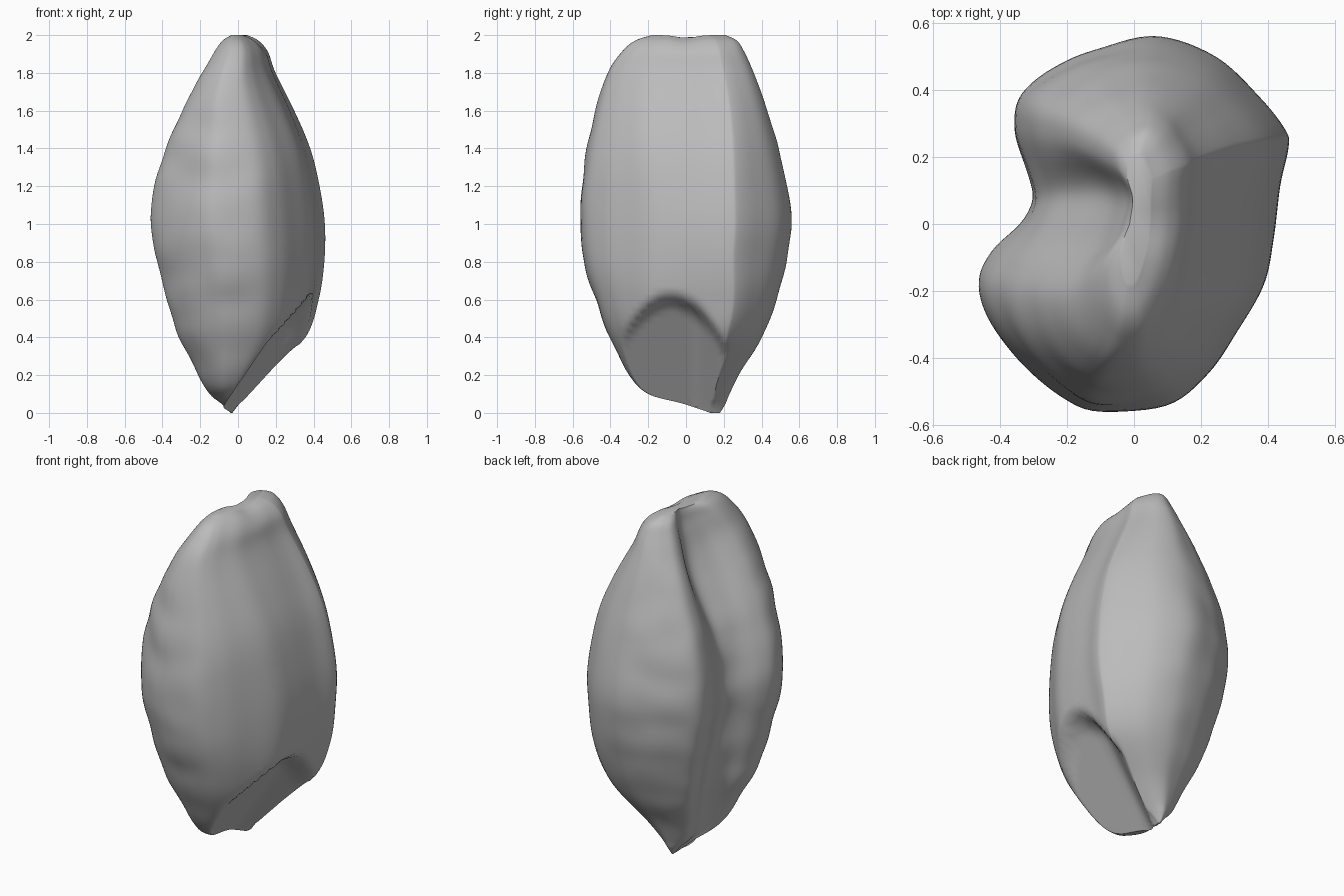
import bpy
import bmesh
import math
from mathutils import Vector, noise

cube = bpy.data.objects.get("Cube")
if cube:
    bpy.data.objects.remove(cube, do_unlink=True)


def spline(points, steps, closed):
    """Smooth curve through points of any dimension."""
    count = len(points)
    result = []
    for i in range(count if closed else count - 1):
        if closed:
            a, b, c, d = (points[(i + k) % count] for k in (-1, 0, 1, 2))
        else:
            a, b, c, d = (points[min(max(i + k, 0), count - 1)] for k in (-1, 0, 1, 2))
        for s in range(steps):
            t = s / steps
            result.append([
                q + 0.5 * t * (r - p + t * (2 * p - 5 * q + 4 * r - w + t * (3 * (q - r) + w - p)))
                for p, q, r, w in zip(a, b, c, d)])
    if not closed:
        result.append(list(points[-1]))
    return result


def smooth(low, high, value):
    t = min(max((value - low) / (high - low), 0), 1)
    return t * t * (3 - 2 * t)


# Cross-section at the widest height: flat left side, two lobes on the right
section = [
    (.08, .56), (.25, .5), (.38, .38), (.455, .285), (.465, .235), (.44, .12),
    (.42, -.04), (.39, -.18), (.31, -.32), (.22, -.45), (.1, -.54), (-.1, -.56),
    (-.22, -.51), (-.35, -.4), (-.44, -.28), (-.47, -.17), (-.43, -.08),
    (-.33, .02), (-.32, .14), (-.36, .28), (-.34, .39), (-.22, .48), (-.1, .53)]

# Height, then the extents: min x, max x, min y, max y
levels = [
    (0, -.04, -.03, .13, .18), (.05, -.09, .01, -.02, .21),
    (.1, -.15, .07, -.2, .23), (.2, -.21, .17, -.3, .28),
    (.4, -.31, .36, -.4, .4), (.6, -.38, .43, -.48, .48),
    (.8, -.43, .46, -.54, .53), (1, -.467, .463, -.56, .557),
    (1.2, -.44, .435, -.55, .535), (1.4, -.38, .385, -.52, .49),
    (1.6, -.28, .3, -.475, .43), (1.8, -.17, .2, -.415, .36),
    (1.91, -.11, .16, -.34, .31), (1.97, -.07, .11, -.27, .27),
    (2, -.03, .05, -.18, .21)]


def shell_point(u, v, level):
    z, left, right, front, back = level
    half = (right - left) / 2
    # Crease between the lobes, opening wider near the top
    if u < 0:
        top = smooth(1.2, 1.85, z)
        u += (0.03 + 0.3 * top) * math.exp(-((v - 0.15) / (0.1 + 0.13 * top)) ** 2)
    # Fuller, squarer lobes towards both ends
    fullness = max(0.3 * smooth(1, 1.8, z), 0.18 * smooth(0.9, 0.5, z))
    v = math.copysign(abs(v) ** (1 - fullness), v)
    y = (front + back) / 2 + (back - front) / 2 * v
    # The front lobe leans to the right at the crown
    x = (left + right) / 2 + half * u + 0.1 * min(y, 0) * smooth(1.2, 1.8, z)
    # Scooped hollow under an arched lip at the lower left side
    arch = 0.6 - 3.2 * (y + 0.08) ** 2
    limit = 0.68 * (z - 0.15) + 0.15 * smooth(0.02, 0.24, y)
    x += (min(x, limit) - x) * smooth(arch + 0.04, arch - 0.04, z)
    # Gentle wrinkles, calmer on the flat side
    amount = 0.012 * smooth(0, 0.4, z) * smooth(2, 1.7, z) * smooth(0.6, -0.3, u)
    ripple = noise.noise(Vector((x * 4, y * 4, z * 6))) * amount
    # Shallow saddle across the crown
    dip = 0.015 * smooth(1.85, 2, z) * math.exp(-(y / 0.07) ** 2)
    return (x + ripple * u, y + ripple * v, z - dip)


outline = [(x / 0.47, y / 0.56) for x, y in spline(section, 6, True)]
bm = bmesh.new()
rings = [[bm.verts.new(shell_point(u, v, level)) for u, v in outline]
         for level in spline(levels, 6, False)]
for low, high in zip(rings, rings[1:]):
    for i in range(len(low)):
        j = (i + 1) % len(low)
        bm.faces.new((low[i], low[j], high[j], high[i]))
bm.faces.new(rings[0])
bm.faces.new(rings[-1])
bmesh.ops.recalc_face_normals(bm, faces=bm.faces)
mesh = bpy.data.meshes.new("seed_shell")
bm.to_mesh(mesh)
bm.free()

# Single stone grey
grey = bpy.data.materials.new("stone_grey")
grey.use_nodes = True
colour = (0.5, 0.5, 0.5, 1)
grey.diffuse_color = colour
grey.node_tree.nodes["Principled BSDF"].inputs["Base Color"].default_value = colour
mesh.materials.append(grey)

shell = bpy.data.objects.new("seed_shell", mesh)
bpy.context.collection.objects.link(shell)
bpy.context.view_layer.objects.active = shell
shell.select_set(True)
bpy.ops.object.shade_smooth_by_angle(angle=math.radians(50))
